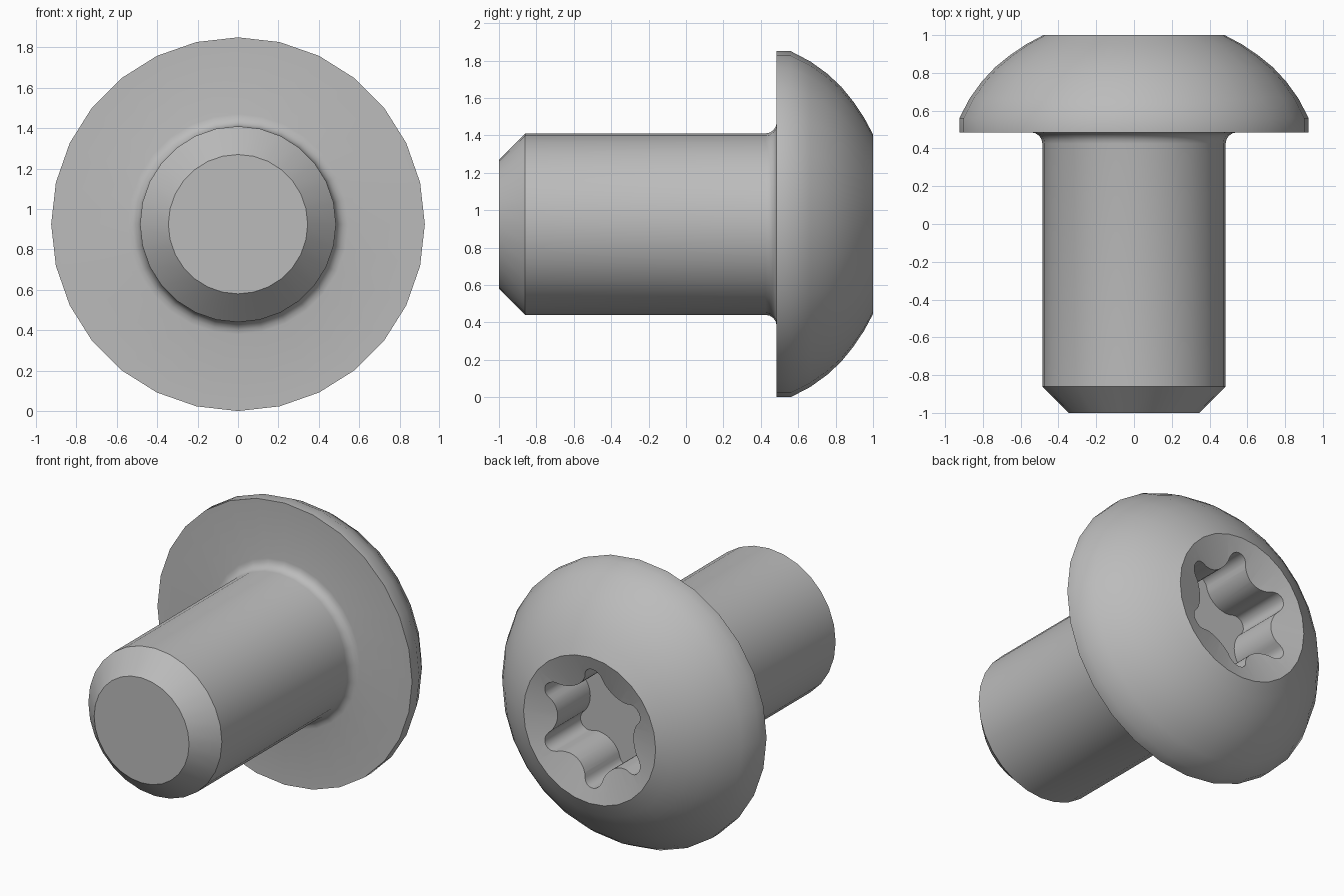
import bpy, bmesh, math
from mathutils import Vector

cube = bpy.data.objects.get("Cube")
if cube:
    bpy.data.objects.remove(cube)

CENTRE_Z = 0.925
SIDES = 28

steel = bpy.data.materials.new("plain_grey_steel")
steel.use_nodes = True
grey = (0.5, 0.5, 0.5, 1)
steel.diffuse_color = grey
steel.node_tree.nodes["Principled BSDF"].inputs["Base Color"].default_value = grey


def loft(name, rings):
    """Skin a list of equal-sized point rings and cap both ends."""
    bm = bmesh.new()
    loops = [[bm.verts.new(p) for p in ring] for ring in rings]
    n = len(loops[0])
    for a, b in zip(loops, loops[1:]):
        for i in range(n):
            j = (i + 1) % n
            bm.faces.new((a[i], a[j], b[j], b[i]))
    bm.faces.new(loops[0])
    bm.faces.new(loops[-1])
    bmesh.ops.recalc_face_normals(bm, faces=bm.faces)
    mesh = bpy.data.meshes.new(name)
    bm.to_mesh(mesh)
    bm.free()
    mesh.materials.append(steel)
    obj = bpy.data.objects.new(name, mesh)
    bpy.context.collection.objects.link(obj)
    return obj


def circle(r, y):
    angles = [2 * math.pi * i / SIDES for i in range(SIDES)]
    return [(r * math.sin(a), y, CENTRE_Z + r * math.cos(a)) for a in angles]


def star_outline(tip=0.39, valley=0.275, tip_r=0.063, valley_r=0.167, steps=5):
    """Six-lobed outline made of tangent arcs, first tip pointing up."""
    tip_c = Vector((0, tip - tip_r))
    far = valley + valley_r
    valley_c = Vector((far * math.sin(math.pi / 6), far * math.cos(math.pi / 6)))
    d = valley_c - tip_c
    sweep = math.atan2(d.x, d.y)
    half = []
    # rounded tip, then the bulge between two tips
    for i in range(steps):
        a = sweep * i / (steps - 1)
        half.append(tip_c + tip_r * Vector((math.sin(a), math.cos(a))))
    start, end = sweep + math.pi, math.pi * 7 / 6
    for i in range(1, steps + 1):
        a = start + (end - start) * i / steps
        half.append(valley_c + valley_r * Vector((math.sin(a), math.cos(a))))
    # mirror about the valley line to complete one sector
    axis = Vector((math.sin(math.pi / 6), math.cos(math.pi / 6)))
    sector = half + [2 * p.dot(axis) * axis - p for p in reversed(half[1:-1])]
    points = []
    for k in range(6):
        c, s = math.cos(k * math.pi / 3), math.sin(k * math.pi / 3)
        points += [(p.x * c + p.y * s, p.y * c - p.x * s) for p in sector]
    return points


# Turned body: chamfered tip, shank, fillet, flange, dome, shallow countersink
profile = [(0.345, -1), (0.485, -0.86)]
fillet = 0.06
for i in range(5):
    a = math.pi / 2 * i / 4
    profile.append((0.485 + fillet * (1 - math.cos(a)),
                    0.485 - fillet * (1 - math.sin(a))))
profile += [(0.925, 0.485), (0.925, 0.56), (0.87, 0.665), (0.805, 0.755),
            (0.735, 0.83), (0.655, 0.895), (0.57, 0.952), (0.48, 1),
            (0.2, 0.916)]
screw = loft("button_head_screw", [circle(r, y) for r, y in profile])

# Six-lobed drive socket
star = star_outline()
cutter = loft("socket_cutter",
              [[(x, y, CENTRE_Z + z) for x, z in star] for y in (0.6, 1.2)])
cutter.hide_render = True
cut = screw.modifiers.new("drive_socket", 'BOOLEAN')
cut.operation = 'DIFFERENCE'
cut.solver = 'EXACT'
cut.object = cutter
bpy.ops.object.select_all(action='DESELECT')
bpy.context.view_layer.objects.active = screw
screw.select_set(True)
bpy.ops.object.modifier_apply(modifier=cut.name)
bpy.data.objects.remove(cutter)
bpy.ops.object.shade_smooth_by_angle(angle=math.radians(35))
